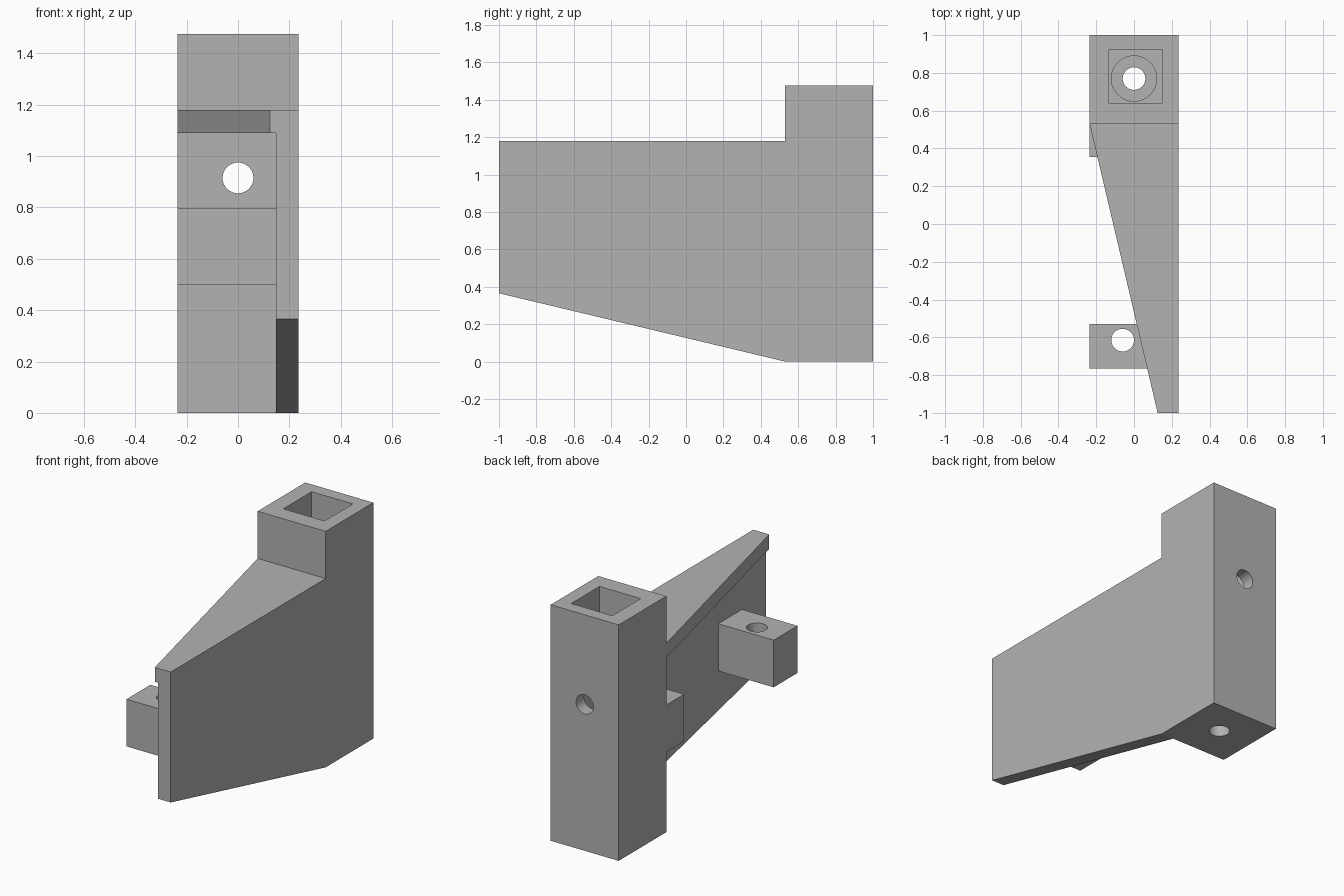
import bpy, bmesh, math

if "Cube" in bpy.data.objects:
    bpy.data.objects.remove(bpy.data.objects["Cube"], do_unlink=True)

GREY = (0.45, 0.45, 0.45, 1)
mat = bpy.data.materials.new("plain grey")
mat.use_nodes = True
mat.diffuse_color = GREY
mat.node_tree.nodes["Principled BSDF"].inputs["Base Color"].default_value = GREY


def prism(name, profile, offset):
    """Extrude a closed 3D profile along an offset."""
    bm = bmesh.new()
    face = bm.faces.new([bm.verts.new(p) for p in profile])
    top = bmesh.ops.extrude_face_region(bm, geom=[face])["geom"]
    verts = [g for g in top if isinstance(g, bmesh.types.BMVert)]
    bmesh.ops.translate(bm, verts=verts, vec=offset)
    bmesh.ops.recalc_face_normals(bm, faces=bm.faces)
    mesh = bpy.data.meshes.new(name)
    bm.to_mesh(mesh)
    bm.free()
    mesh.materials.append(mat)
    obj = bpy.data.objects.new(name, mesh)
    bpy.context.collection.objects.link(obj)
    return obj


def box(name, x, y, z):
    return prism(name, [(x[0], y[0], z[0]), (x[1], y[0], z[0]),
                        (x[1], y[1], z[0]), (x[0], y[1], z[0])], (0, 0, z[1] - z[0]))


def drill(name, start, radius, offset, sides=48):
    """Round cutter along z, or along y when the offset points that way."""
    ring = []
    for i in range(sides):
        a = math.tau * i / sides
        u, v = radius * math.cos(a), radius * math.sin(a)
        d = (u, v, 0) if offset[2] else (u, 0, v)
        ring.append([s + t for s, t in zip(start, d)])
    return prism(name, ring, offset)


def cut(obj, *cutters):
    bpy.ops.object.select_all(action='DESELECT')
    bpy.context.view_layer.objects.active = obj
    obj.select_set(True)
    for cutter in cutters:
        cutter.hide_render = True
        mod = obj.modifiers.new("cut", 'BOOLEAN')
        mod.operation = 'DIFFERENCE'
        mod.solver = 'EXACT'
        mod.object = cutter
        bpy.ops.object.modifier_apply(modifier=mod.name)
        bpy.data.objects.remove(cutter, do_unlink=True)
    bpy.ops.object.shade_smooth_by_angle(angle=math.radians(30))


OUT, WALL = 0.235, 0.148      # outer half width, inner face of the side wall
STEP, R = 0.53, 0.06          # front of the post, screw hole radius

# Square post with socket, counterbored screw hole and cross hole
post = box("post", (-OUT, OUT), (STEP, 1), (0, 1.475))
cut(post,
    box("socket_cutter", (-0.135, 0.15), (0.64, 0.92), (0.4, 1.6)),
    drill("counterbore_cutter", (0, 0.77, 0.2), 0.12, (0, 0, 0.3)),
    drill("screw_cutter", (0, 0.77, -0.1), R, (0, 0, 0.4)),
    drill("cross_cutter", (0, 0.4, 0.915), R, (0, 0.8, 0)))

# Side wall with sloping underside
prism("side_wall", [(WALL, -1, 0.365), (WALL, STEP, 0), (WALL, STEP, 1.18), (WALL, -1, 1.18)],
      (OUT - WALL, 0, 0))

# Tapering top flange
prism("top_flange", [(OUT, -1, 1.09), (OUT, STEP, 1.09), (-OUT, STEP, 1.09), (0.125, -1, 1.09)],
      (0, 0, 0.09))

# Mounting blocks on the inside of the wall
box("rear_block", (-OUT, WALL), (0.355, STEP), (0.5, 0.795))
front_block = box("front_block", (-OUT, WALL), (-0.765, -0.53), (0.5, 0.795))
cut(front_block, drill("block_cutter", (-0.06, -0.615, 0.4), R, (0, 0, 0.6)))
